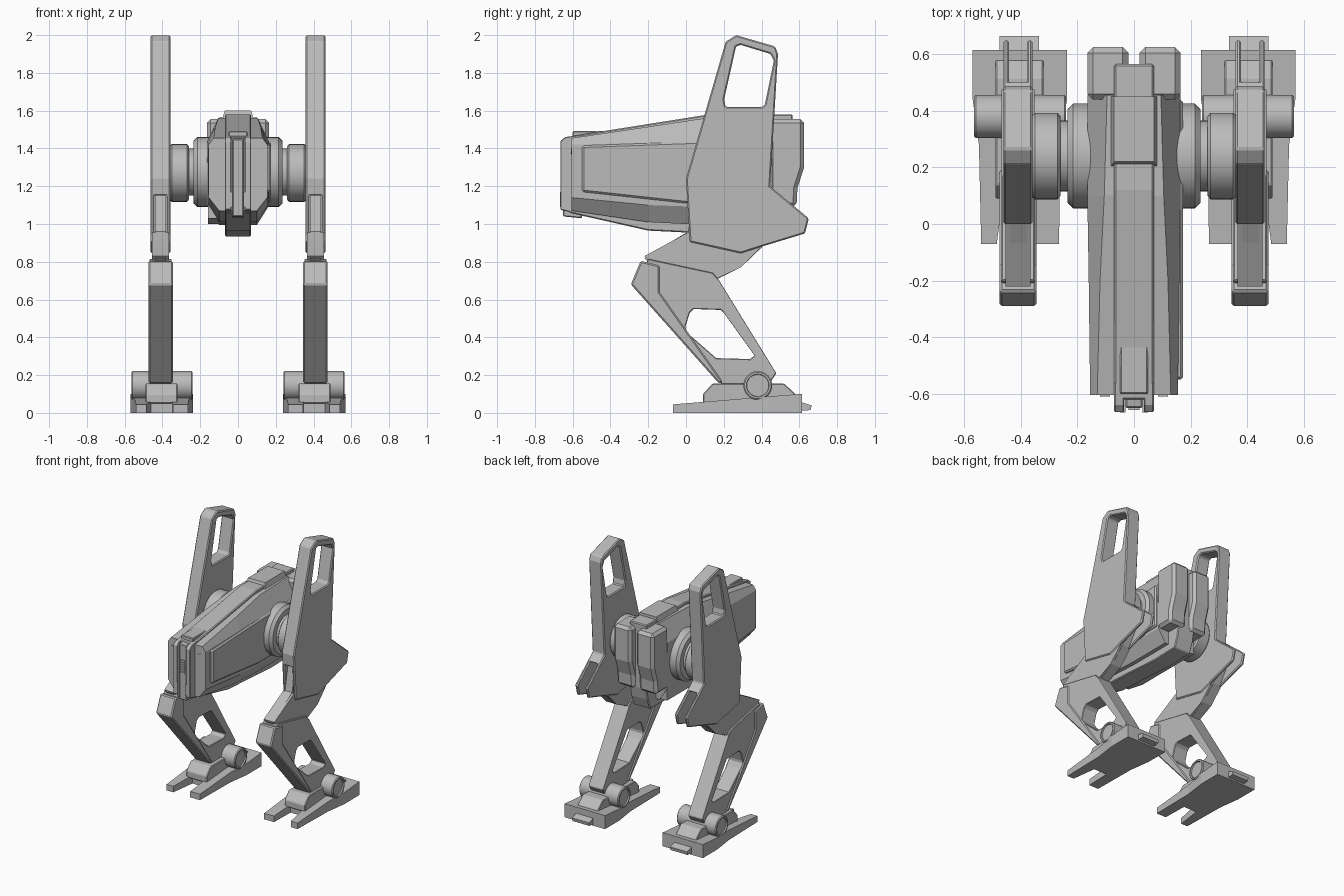
import bpy, bmesh, math

grey = bpy.data.materials.new("plain grey")
grey.diffuse_color = (0.5, 0.5, 0.5, 1)


def loft(name, rings, mirror=False, bevel=0.0, smooth=False, cuts=()):
    """Skin a list of equal-length point rings and cap both ends."""
    bm = bmesh.new()
    vs = [[bm.verts.new(p) for p in r] for r in rings]
    n = len(rings[0])
    for a, b in zip(vs, vs[1:]):
        for i in range(n):
            j = (i + 1) % n
            bm.faces.new((a[i], a[j], b[j], b[i]))
    bm.faces.new(vs[0][::-1])
    bm.faces.new(vs[-1])
    bmesh.ops.recalc_face_normals(bm, faces=bm.faces)
    me = bpy.data.meshes.new(name)
    bm.to_mesh(me)
    bm.free()
    ob = bpy.data.objects.new(name, me)
    bpy.context.collection.objects.link(ob)
    me.materials.append(grey)
    if smooth:
        bpy.ops.object.select_all(action='DESELECT')
        ob.select_set(True)
        bpy.context.view_layer.objects.active = ob
        bpy.ops.object.shade_smooth_by_angle(angle=math.radians(30))
    for c in cuts:
        m = ob.modifiers.new("cut", 'BOOLEAN')
        m.operation = 'DIFFERENCE'
        m.solver = 'EXACT'
        m.object = c
        c.hide_render = True
        c.hide_set(True)
    if bevel:
        m = ob.modifiers.new("bevel", 'BEVEL')
        m.width = bevel
        m.segments = 1
        m.limit_method = 'ANGLE'
        m.angle_limit = math.radians(40)
    if mirror:
        m = ob.modifiers.new("mirror", 'MIRROR')
        m.use_mirror_merge = False
    return ob


def side(name, x0, x1, yz, **k):
    """Side profile in (y, z) extruded across x."""
    return loft(name, [[(x, y, z) for y, z in yz] for x in (x0, x1)], **k)


def box(name, x0, x1, y0, y1, z0, z1, **k):
    return side(name, x0, x1, [(y0, z0), (y1, z0), (y1, z1), (y0, z1)], **k)


def lathe(name, cy, cz, xr, n=40, **k):
    """(x, radius) steps turned about an axis parallel to x."""
    ang = [2 * math.pi * i / n for i in range(n)]
    return loft(name, [[(x, cy + r * math.cos(a), cz + r * math.sin(a)) for a in ang]
                       for x, r in xr], smooth=True, **k)


# ---- body: faceted hull between nose and rear
def section(y, half):
    return [(x, y, z) for x, z in half] + [(-x, y, z) for x, z in reversed(half)]


loft("hull", [
    section(-0.605, [(0.10, 1.07), (0.155, 1.14), (0.155, 1.42), (0.13, 1.455)]),
    section(-0.20, [(0.10, 1.01), (0.158, 1.10), (0.160, 1.43), (0.12, 1.515)]),
    section(0.10, [(0.10, 0.995), (0.160, 1.09), (0.165, 1.435), (0.105, 1.56)]),
    section(0.455, [(0.10, 0.995), (0.160, 1.09), (0.165, 1.435), (0.095, 1.565)])])
side("spine", -0.07, 0.07, [
    (-0.62, 1.06), (-0.2, 0.965), (0.0, 0.955), (0.3, 0.935), (0.52, 0.94), (0.55, 1.02),
    (0.565, 1.1), (0.565, 1.58), (0.12, 1.58), (-0.62, 1.463)], bevel=0.006)
loft("roof_plate", [
    [(-0.085, 0.2, z), (0.085, 0.2, z), (0.085, 0.45, z), (-0.085, 0.45, z)] if z < 1.59 else
    [(-0.07, 0.22, z), (0.07, 0.22, z), (0.07, 0.45, z), (-0.07, 0.45, z)]
    for z in (1.55, 1.6)])
side("right_side_panel", 0.12, 0.174, [
    (-0.55, 1.17), (0.0, 1.11), (0.44, 1.11), (0.44, 1.44), (0.0, 1.435), (-0.55, 1.415)],
    bevel=0.01)
side("left_lower_block", -0.158, -0.07, [
    (-0.25, 1.03), (-0.1, 1.0), (0.45, 1.0), (0.45, 1.13), (-0.25, 1.13)])

# ---- rear housings
side("rear_housing", 0.02, 0.165, [
    (0.44, 1.09), (0.585, 1.09), (0.59, 1.19), (0.625, 1.3), (0.625, 1.555), (0.44, 1.555)],
    mirror=True, bevel=0.02)

# ---- nose: twin fins with a vented column between them
side("nose_fin", 0.035, 0.07, [
    (-0.665, 1.075), (-0.56, 1.05), (-0.56, 1.472), (-0.64, 1.46), (-0.665, 1.44)],
    mirror=True, bevel=0.004)
side("nose_column", -0.03, 0.03, [
    (-0.65, 1.04), (-0.55, 1.03), (-0.55, 1.47), (-0.65, 1.45)], bevel=0.005)
box("nose_top_plate", -0.05, 0.05, -0.6, -0.43, 1.43, 1.492, bevel=0.005)
box("nose_bracket", 0.03, 0.05, -0.667, -0.6, 1.09, 1.17, mirror=True)
for i in range(6):
    z = 1.24 + i * 0.018
    box(f"nose_vent_{i}", -0.02, 0.02, -0.657, -0.645, z, z + 0.009)
loft("cheek_slit", [[(0.085, y, 1.37), (0.12, y, 1.385), (0.12, y, 1.4), (0.085, y, 1.385)]
                    for y in (-0.61, -0.6)], mirror=True)

# ---- hips
lathe("hip_disc", 0.24, 1.275, [
    (0.10, 0.185), (0.215, 0.185), (0.235, 0.165), (0.235, 0.125), (0.27, 0.125)], mirror=True)
lathe("hip_drum", 0.24, 1.27, [
    (0.245, 0.10), (0.26, 0.10), (0.26, 0.14), (0.27, 0.153), (0.35, 0.153), (0.365, 0.14)],
    mirror=True)

# ---- upper leg plate with window at the top and fork at the bottom
window = side("window_cutter", 0.3, 0.5, [
    (0.21, 1.62), (0.405, 1.62), (0.418, 1.635), (0.465, 1.865), (0.448, 1.9), (0.29, 1.948),
    (0.265, 1.94), (0.202, 1.66)])
fork = box("fork_cutter", 0.379, 0.441, -0.1, 0.8, 0.7, 1.15)
side("upper_leg", 0.358, 0.462, [
    (0.02, 0.905), (0.29, 0.845), (0.4, 0.88), (0.63, 0.95), (0.65, 1.03), (0.445, 1.2),
    (0.487, 1.9), (0.472, 1.94), (0.265, 2.0), (0.21, 1.965), (0.0, 1.24)],
    mirror=True, bevel=0.007, cuts=(window, fork))

# ---- link from the fork to the knee
side("knee_link", 0.381, 0.439, [
    (-0.22, 0.82), (-0.1, 0.7), (0.15, 0.7), (0.29, 0.77), (0.4, 0.875), (0.48, 1.0),
    (0.3, 1.16), (0.05, 1.16), (0.01, 0.96)], mirror=True)
side("knee_cheeks", 0.366, 0.454, [
    (-0.22, 0.83), (-0.1, 0.7), (0.16, 0.71), (0.29, 0.77), (0.39, 0.87), (0.3, 0.9),
    (0.01, 0.955)], mirror=True)

# ---- lower leg with window
shin_window = side("shin_cutter", 0.3, 0.55, [
    (0.0, 0.43), (0.16, 0.29), (0.34, 0.285), (0.362, 0.305), (0.2, 0.53), (0.185, 0.545),
    (0.04, 0.55), (0.02, 0.53), (-0.002, 0.46)])
side("lower_leg", 0.352, 0.468, [
    (-0.2, 0.815), (-0.27, 0.68), (0.2, 0.14), (0.42, 0.12), (0.478, 0.21), (0.17, 0.71),
    (0.14, 0.742)], mirror=True, bevel=0.004, cuts=(shin_window,))
side("shin_guard", 0.345, 0.475, [
    (-0.24, 0.805), (-0.292, 0.68), (0.175, 0.155), (0.195, 0.165), (-0.14, 0.64),
    (-0.14, 0.78)], mirror=True, bevel=0.008)

# ---- ankle
lathe("ankle_drum", 0.38, 0.145, [
    (0.25, 0.058), (0.24, 0.06), (0.24, 0.07), (0.246, 0.076), (0.559, 0.076),
    (0.565, 0.07), (0.565, 0.06), (0.555, 0.058)], mirror=True)
side("ankle_block", 0.32, 0.49, [
    (0.09, 0.05), (0.58, 0.05), (0.58, 0.1), (0.52, 0.155), (0.14, 0.155), (0.09, 0.1)],
    mirror=True, bevel=0.005)

# ---- foot: wide heel tapering to two toes
def sole_height(y):
    return 0.045 + max(0.0, y + 0.07) * 0.082


plan = [(0.265, -0.07), (0.345, -0.07), (0.35, 0.12), (0.46, 0.12), (0.485, -0.07),
        (0.54, -0.07), (0.548, 0.28), (0.57, 0.44), (0.57, 0.615), (0.237, 0.615),
        (0.237, 0.44), (0.26, 0.28)]
loft("foot", [[(x, y, 0.0) for x, y in plan],
              [(x, y, sole_height(y)) for x, y in plan]], mirror=True)
side("heel_tab", 0.335, 0.475, [
    (0.6, 0.01), (0.66, 0.015), (0.665, 0.04), (0.6, 0.06)], mirror=True)
